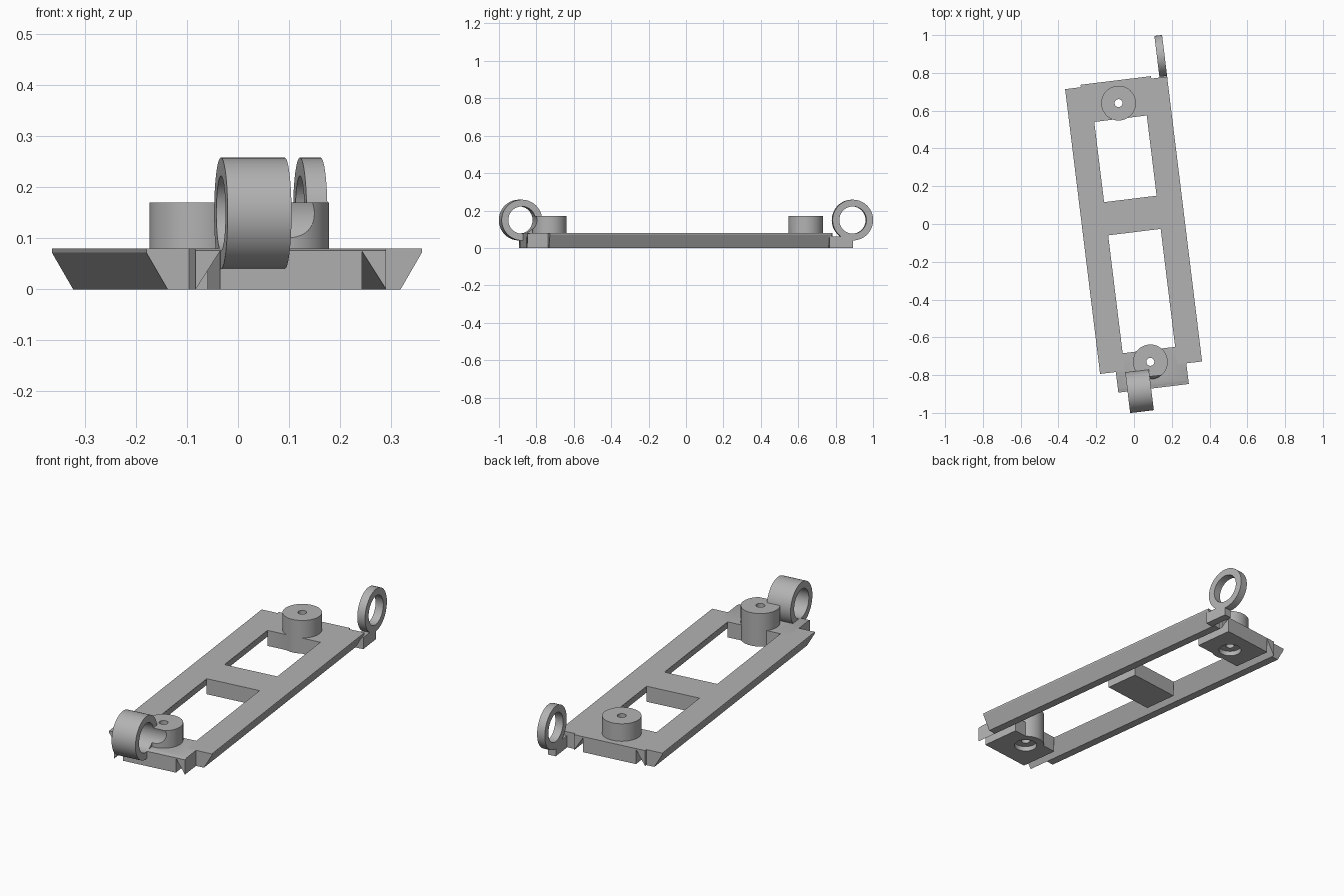
import bpy, bmesh, math
from mathutils import Matrix

if "Cube" in bpy.data.objects:
    bpy.data.objects.remove(bpy.data.objects["Cube"])

TILT = Matrix.Rotation(math.radians(7), 4, 'Z')   # whole frame sits at an angle
OFF = -0.003                                      # sideways centre of the frame

grey = bpy.data.materials.new("plain_grey")
grey.diffuse_color = (0.45, 0.45, 0.45, 1)
grey.use_nodes = True
grey.node_tree.nodes["Principled BSDF"].inputs["Base Color"].default_value = grey.diffuse_color


def finish(name, bm):
    bmesh.ops.recalc_face_normals(bm, faces=bm.faces)
    me = bpy.data.meshes.new(name)
    bm.to_mesh(me)
    bm.free()
    me.materials.append(grey)
    ob = bpy.data.objects.new(name, me)
    bpy.context.collection.objects.link(ob)
    return ob


def prism(name, profile, v0, v1):
    """Extrude an (across, height) profile along the frame length."""
    bm = bmesh.new()
    face = bm.faces.new([bm.verts.new((u + OFF, v0, z)) for u, z in profile])
    ext = bmesh.ops.extrude_face_region(bm, geom=[face])["geom"]
    moved = [g for g in ext if isinstance(g, bmesh.types.BMVert)]
    bmesh.ops.translate(bm, verts=moved, vec=(0, v1 - v0, 0))
    return finish(name, bm)


def box(name, u0, u1, v0, v1, z0, z1):
    return prism(name, [(u0, z0), (u1, z0), (u1, z1), (u0, z1)], v0, v1)


def cylinder(name, r, length, centre, sideways=False):
    bm = bmesh.new()
    m = Matrix.Translation(centre)
    if sideways:
        m = m @ Matrix.Rotation(math.pi / 2, 4, 'Y')
    bmesh.ops.create_cone(bm, cap_ends=True, segments=64, radius1=r, radius2=r,
                          depth=length, matrix=m)
    return finish(name, bm)


def boolean(ob, other, op):
    """Apply a boolean and discard the helper."""
    bpy.context.view_layer.objects.active = ob
    mod = ob.modifiers.new("bool", 'BOOLEAN')
    mod.operation, mod.solver, mod.object = op, 'EXACT', other
    bpy.ops.object.modifier_apply(modifier=mod.name)
    bpy.data.objects.remove(other)


# Side rails: slanted outside and slanted underside groove
for side, label in ((-1, "left_rail"), (1, "right_rail")):
    prism(label, [(side * u, z) for u, z in
          ((0.272, 0.08), (0.272, 0.072), (0.23, 0), (0.188, 0),
           (0.14, 0.075), (0.14, 0.08))], -0.766, 0.753)

# Middle crossbar
box("crossbar", -0.14, 0.14, -0.043, 0.134, 0, 0.08)

# End blocks with side fins, screw posts, through holes and counterbores
END = [(-0.188, 0), (-0.188, 0.08), (0.188, 0.08), (0.188, 0),
       (0.14, 0.075), (0.14, 0), (-0.14, 0), (-0.14, 0.075)]
RING_V, RING_Z, RING_R, HOLE_R = -0.882, 0.149, 0.109, 0.073
for label, v0, v1, post_v in (("front_end_block", -0.876, -0.672, -0.735),
                              ("back_end_block", 0.562, 0.766, 0.645)):
    block = prism(label, END, v0, v1)
    boolean(block, cylinder("post", 0.092, 0.17, (OFF, post_v, 0.085)), 'UNION')
    boolean(block, cylinder("screw_hole", 0.021, 0.5, (OFF, post_v, 0.1)), 'DIFFERENCE')
    boolean(block, cylinder("counterbore", 0.055, 0.1, (OFF, post_v, -0.025)), 'DIFFERENCE')
    if post_v < 0:  # the ring bore scoops the front post and block edge
        boolean(block, cylinder("bore", HOLE_R, 1, (0, RING_V, RING_Z), True), 'DIFFERENCE')

# Rings: wide one in front, narrow one at the back
for label, u, width, v in (("front_ring", -0.079, 0.126, RING_V),
                           ("back_ring", 0.249, 0.041, 0.866)):
    ring = cylinder(label, RING_R, width, (u, v, RING_Z), True)
    boolean(ring, cylinder("bore", HOLE_R, 1, (u, v, RING_Z), True), 'DIFFERENCE')

# Lug that carries the back ring
box("back_ring_lug", 0.2315, 0.2725, 0.74, 0.866, 0, 0.06)

# Turn the frame and smooth the round parts
bpy.ops.object.select_all(action='DESELECT')
for ob in bpy.context.scene.objects:
    ob.data.transform(TILT)
    ob.select_set(True)
    bpy.context.view_layer.objects.active = ob
bpy.ops.object.shade_smooth_by_angle(angle=math.radians(30))
